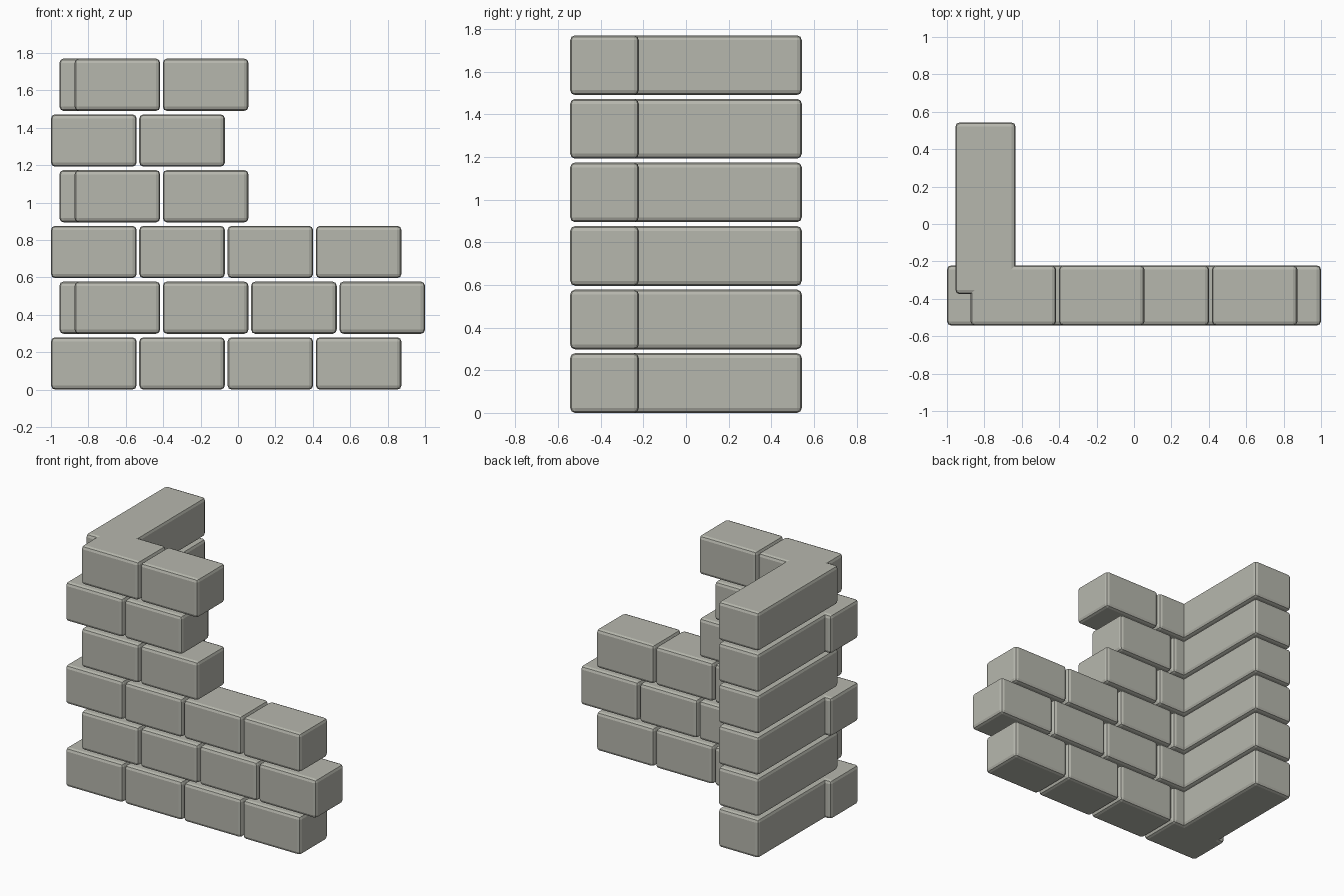
import bpy

if "Cube" in bpy.data.objects:
    bpy.data.objects.remove(bpy.data.objects["Cube"])

PITCH_X, PITCH_Z = 0.472, 0.298
LENGTH, DEPTH, HEIGHT = 0.458, 0.322, 0.28

# Weathered grey stone
stone = bpy.data.materials.new("stone")
stone.diffuse_color = (0.47, 0.475, 0.42, 1)
stone.use_nodes = True
stone.node_tree.nodes["Principled BSDF"].inputs["Base Color"].default_value = stone.diffuse_color


def brick(name, x, y, z, sx, sy):
    """Bevelled block given by its minimum corner and plan size."""
    bpy.ops.mesh.primitive_cube_add(
        size=1, location=(x + sx / 2, y + sy / 2, z + HEIGHT / 2))
    ob = bpy.context.object
    ob.name = name
    ob.scale = (sx, sy, HEIGHT)
    bpy.ops.object.transform_apply(location=False, rotation=False, scale=True)
    ob.data.materials.append(stone)
    bevel = ob.modifiers.new("rounded_edges", 'BEVEL')
    bevel.width = 0.023
    bevel.segments = 2
    return ob


# Bricks per course, bottom to top (broken-down wall end)
for row, count in enumerate([4, 4, 4, 2, 2, 2]):
    z = row * PITCH_Z
    start = -1.0 if row % 2 == 0 else -0.874

    # Front wall, running bond
    for i in range(count):
        brick(f"front_brick_{row}_{i}", start + i * PITCH_X, -0.543, z, LENGTH, DEPTH)

    # Long return brick of the side wall
    brick(f"side_brick_{row}", -0.955, -0.375, z, DEPTH, 0.918)
